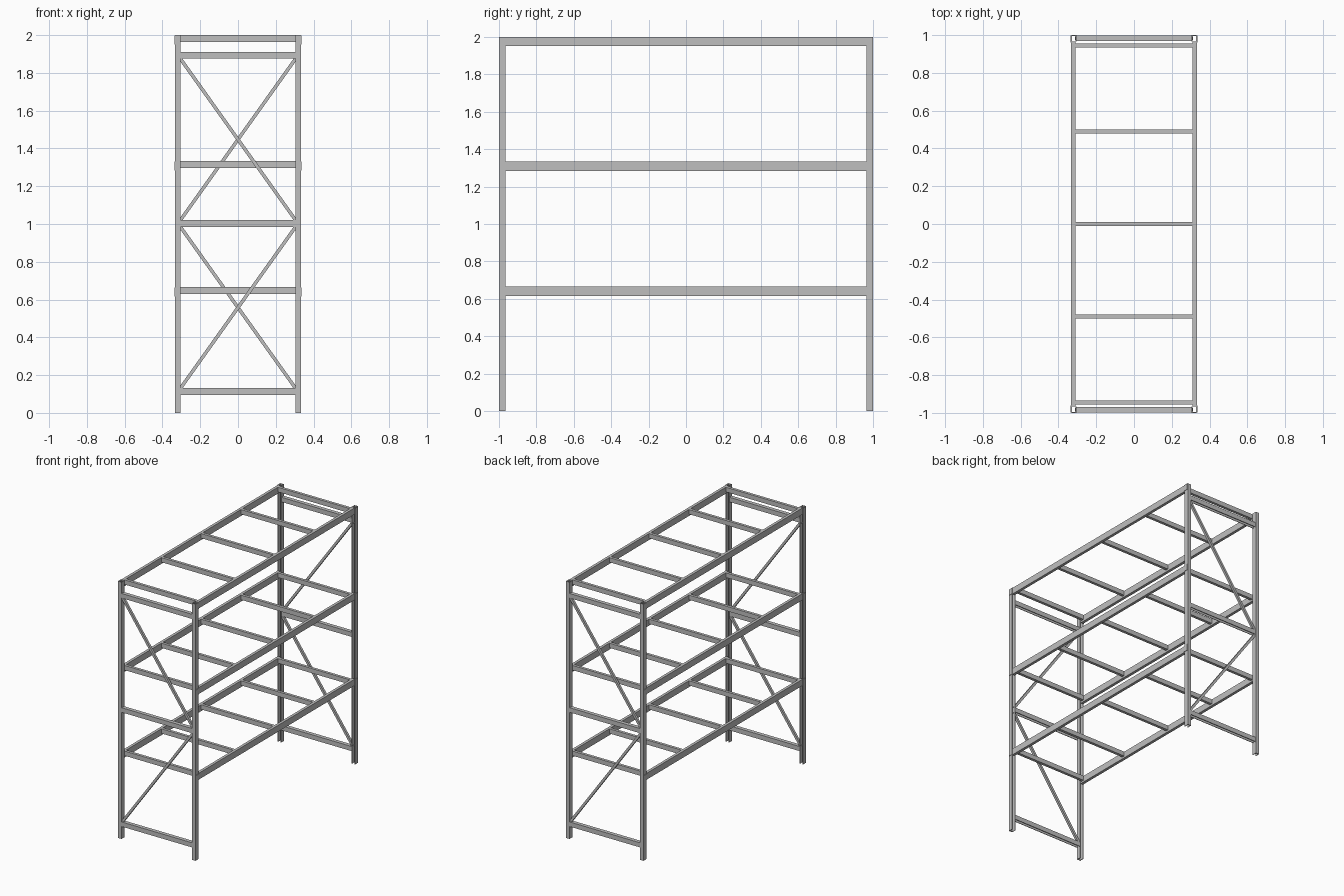
import bpy
import bmesh
from mathutils import Vector

cube = bpy.data.objects.get("Cube")
if cube:
    bpy.data.objects.remove(cube, do_unlink=True)

# One plain steel colour
steel = bpy.data.materials.new("grey_steel")
steel.use_nodes = True
colour = (0.52, 0.52, 0.52, 1)
steel.diffuse_color = colour
steel.node_tree.nodes["Principled BSDF"].inputs["Base Color"].default_value = colour


def extrude(name, profile, start, along, side, up):
    """Sweep a closed (side, up) profile from start by the vector along."""
    bm = bmesh.new()
    start, along, side, up = (Vector(v) for v in (start, along, side, up))
    face = bm.faces.new([bm.verts.new(start + side * a + up * b) for a, b in profile])
    swept = bmesh.ops.extrude_face_region(bm, geom=[face], use_keep_orig=True)
    verts = [g for g in swept["geom"] if isinstance(g, bmesh.types.BMVert)]
    bmesh.ops.translate(bm, vec=along, verts=verts)
    bmesh.ops.recalc_face_normals(bm, faces=bm.faces)
    mesh = bpy.data.meshes.new(name)
    bm.to_mesh(mesh)
    bm.free()
    mesh.materials.append(steel)
    obj = bpy.data.objects.new(name, mesh)
    bpy.context.collection.objects.link(obj)
    return obj


def rect(w, h):
    return [(-w / 2, -h / 2), (w / 2, -h / 2), (w / 2, h / 2), (-w / 2, h / 2)]


def channel(w, h, t):
    """U section, closed at the top and open below."""
    a, b = w / 2, h / 2
    return [(-a, -b), (-a, b), (a, b), (a, -b), (a - t, -b), (a - t, b - t),
            (t - a, b - t), (t - a, -b)]


X, Y, Z = Vector((1, 0, 0)), Vector((0, 1, 0)), Vector((0, 0, 1))
HALF = 0.305
POST_X = 0.319
FRAME_Y = 0.982
SHELF_TOPS = (0.666, 1.333, 2.0)
FRAME_BARS = (0.113, 1.003, 1.893)

for end, end_name in ((-1, "front"), (1, "back")):
    y = end * FRAME_Y
    # Upright posts, open towards the middle of the rack
    for s, side_name in ((1, "left"), (-1, "right")):
        extrude(f"{end_name}_{side_name}_post", channel(0.03, 0.036, 0.005),
                (s * POST_X, y, 0), Z * 2, X, Y * end)
    # Horizontal bars of the end frame
    for i, z in enumerate(FRAME_BARS):
        extrude(f"{end_name}_frame_bar_{i + 1}", channel(0.03, 0.036, 0.004),
                (-HALF, y, z), X * 2 * HALF, Y, Z)
    # Zigzag diagonal braces
    for name, a, b in (("upper", (HALF * end, 1.875), (-HALF * end, 1.02)),
                       ("lower", (-HALF * end, 0.985), (HALF * end, 0.13))):
        start, stop = Vector((a[0], y, a[1])), Vector((b[0], y, b[1]))
        along = stop - start
        extrude(f"{end_name}_{name}_brace", rect(0.018, 0.018),
                start, along, Y, along.cross(Y).normalized())

for level, top in enumerate(SHELF_TOPS, 1):
    for s, side_name in ((1, "left"), (-1, "right")):
        # Long shelf rail
        extrude(f"{side_name}_rail_{level}", rect(0.022, 0.05),
                (s * 0.321, -0.965, top - 0.025), Y * 1.93, X, Z)
        # Connector plates hooked over the posts
        for end in (-1, 1):
            extrude(f"{side_name}_connector_{level}", rect(0.004, 0.048),
                    (s * 0.335, end * 0.96, top - 0.025), Y * end * 0.036, X, Z)
    # Shelf crossbars
    for i, y in enumerate((-0.944, -0.49, 0, 0.49, 0.944), 1):
        extrude(f"shelf_{level}_crossbar_{i}", rect(0.022, 0.036),
                (-0.312, y, top - 0.018), X * 0.624, Y, Z)
